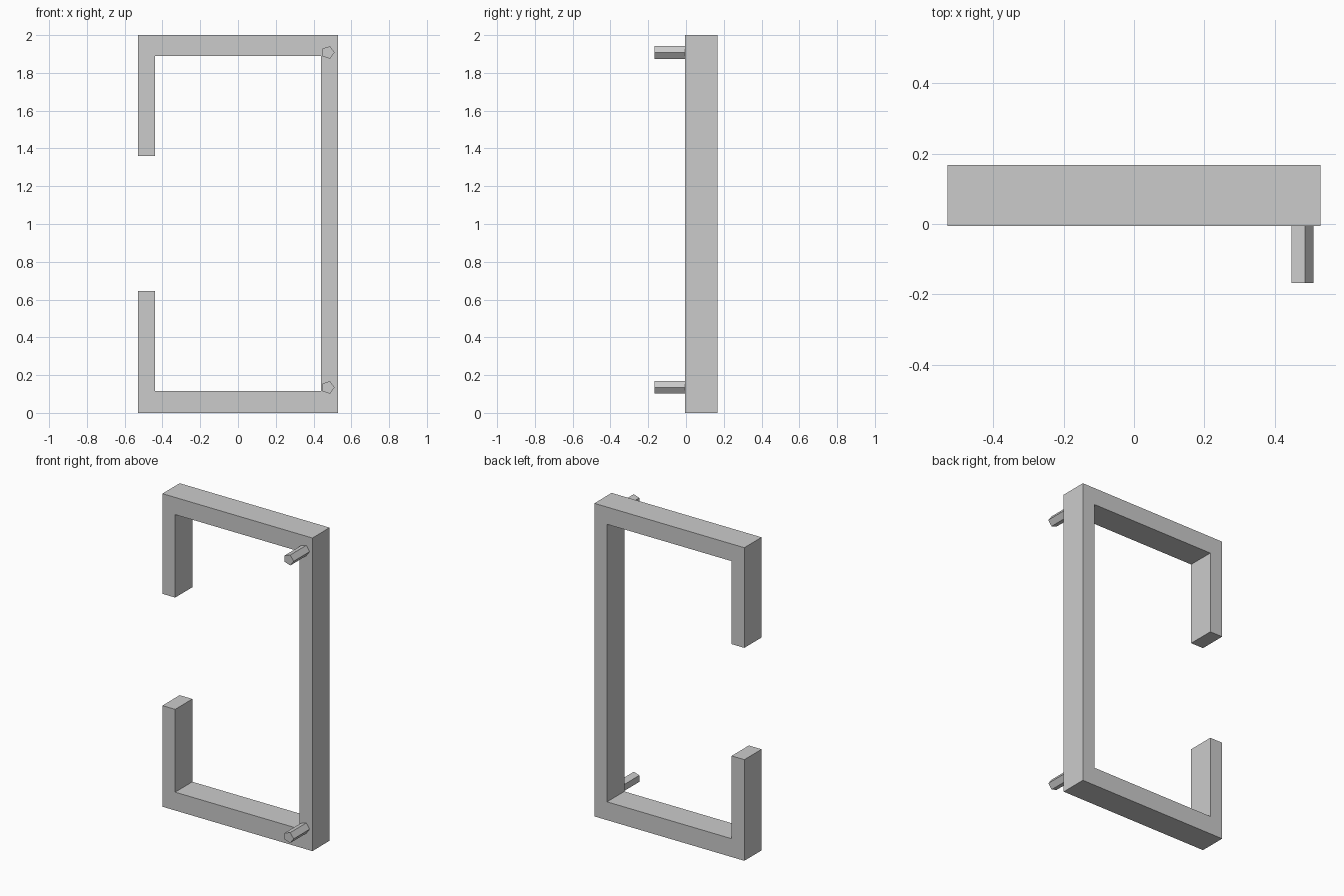
import bpy, bmesh, math
from mathutils import Vector

cube = bpy.data.objects.get("Cube")
if cube:
    bpy.data.objects.remove(cube, do_unlink=True)

# Single plain grey
GREY = (0.6, 0.6, 0.6, 1.0)
grey = bpy.data.materials.new("light_grey")
grey.use_nodes = True
grey.diffuse_color = GREY
grey.node_tree.nodes["Principled BSDF"].inputs["Base Color"].default_value = GREY


def extrude_profile(name, points, y_front, y_back):
    """Solid made from an (x, z) outline pushed from front to back."""
    bm = bmesh.new()
    face = bm.faces.new([bm.verts.new((x, y_front, z)) for x, z in points])
    result = bmesh.ops.extrude_face_region(bm, geom=[face], use_keep_orig=True)
    moved = [v for v in result["geom"] if isinstance(v, bmesh.types.BMVert)]
    bmesh.ops.translate(bm, verts=moved, vec=Vector((0, y_back - y_front, 0)))
    bmesh.ops.recalc_face_normals(bm, faces=bm.faces)
    mesh = bpy.data.meshes.new(name)
    bm.to_mesh(mesh)
    bm.free()
    mesh.materials.append(grey)
    obj = bpy.data.objects.new(name, mesh)
    bpy.context.collection.objects.link(obj)
    return obj


# C-shaped frame, open in the middle of its right side
HALF, INNER = 0.53, 0.44
frame_outline = [
    (-HALF, 0), (HALF, 0), (HALF, 2), (-HALF, 2),
    (-HALF, 1.36), (-INNER, 1.36), (-INNER, 1.89), (INNER, 1.89),
    (INNER, 0.117), (-INNER, 0.117), (-INNER, 0.646), (-HALF, 0.646),
]
extrude_profile("frame", frame_outline, -0.006, 0.168)

# Five-sided pegs on the front of the full upright
RADIUS = 0.035
for name, z in (("lower_peg", 0.135), ("upper_peg", 1.908)):
    angles = [math.tau * i / 5 for i in range(5)]
    outline = [(0.476 + RADIUS * math.cos(a), z + RADIUS * math.sin(a)) for a in angles]
    extrude_profile(name, outline, -0.168, -0.004)
